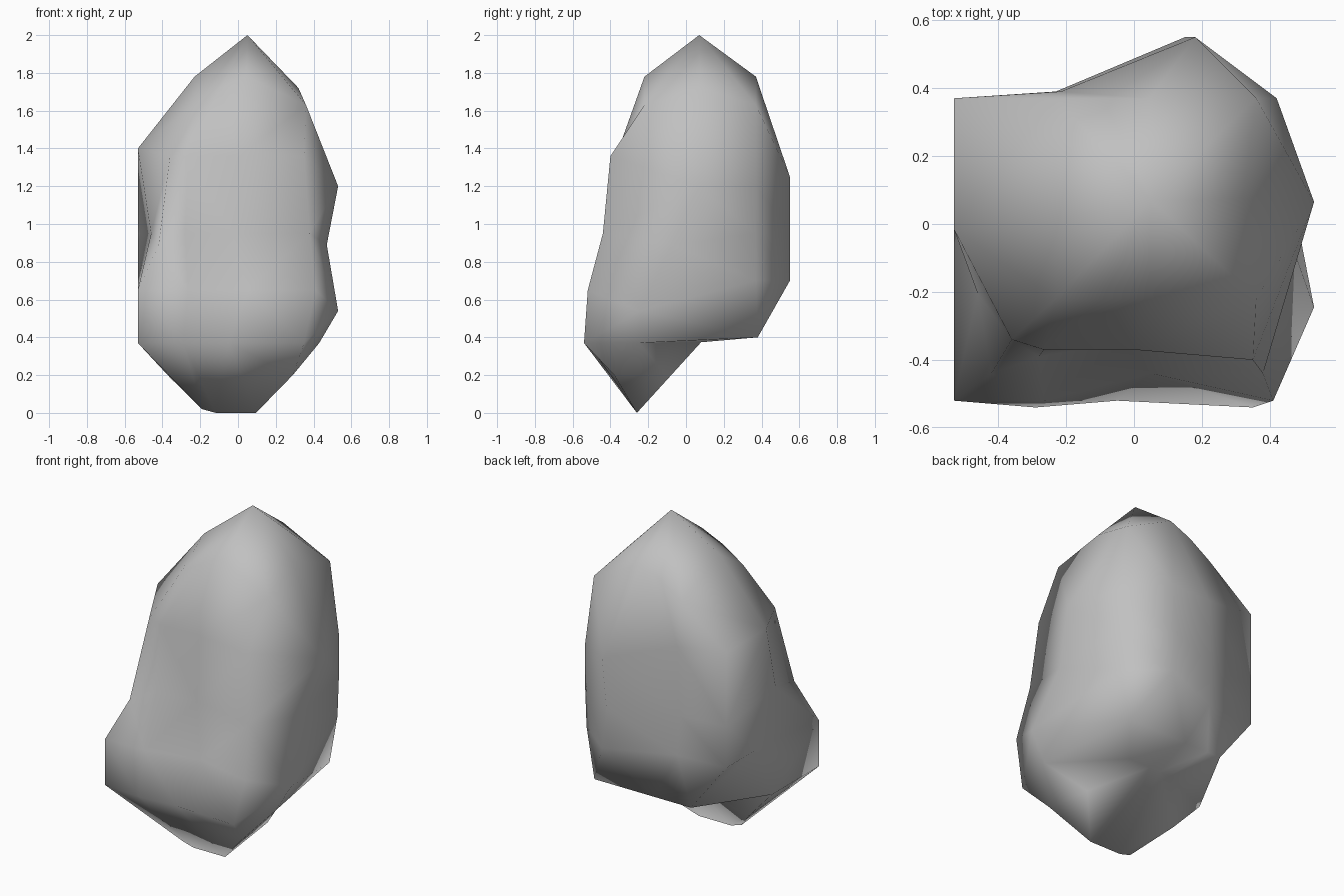
import bpy
import bmesh
from mathutils import Vector

cube = bpy.data.objects.get("Cube")
if cube:
    bpy.data.objects.remove(cube, do_unlink=True)

# One flat stone colour
stone = bpy.data.materials.new("stone_grey")
stone.use_nodes = True
grey = .53
stone.diffuse_color = (grey, grey, grey, 1)
stone.node_tree.nodes["Principled BSDF"].inputs["Base Color"].default_value = stone.diffuse_color

# Boxy cross-sections, crown to base: height, left, right, front, back
SECTIONS = {
    "crown": (1.78, -.23, .32, -.22, .37),
    "shoulder": (1.36, -.53, .53, -.40, .37),
    "waist": (.95, -.53, .47, -.44, .37),
    "belly": (.65, -.53, .53, -.52, .37),
    "skirt": (.37, -.53, .43, -.52, .38),
    "base": (0, -.19, .10, -.26, .08),
}

# Spots around a section: L left, R right, F front, B back, Q a third of the way along
SPOTS = ("FL", "FQ", "F", "FR", "R", "BR", "B", "BQ", "BL", "L")

bm = bmesh.new()
rings = {}
for name, (z, left, right, front, back) in SECTIONS.items():
    middle = (left + right) / 2
    across = {"L": left, "R": right, "Q": (left + middle) / 2}
    along = {"F": front, "B": back}
    rings[name] = {
        spot: bm.verts.new((across.get(spot[-1], middle),
                            along.get(spot[0], (front + back) / 2), z))
        for spot in SPOTS}


def chip(name, spots, x=0, y=0, z=0):
    for spot in spots.split():
        rings[name][spot].co += Vector((x, y, z))


# Crown: corners fall away from the dome
chip("crown", "FL FR BL BR", z=-.15)
chip("crown", "FQ BQ R", z=-.06)
chip("crown", "FR BR", x=.04)
chip("crown", "L", y=-.07)

# Back ridge running down the trunk
for level in ("shoulder", "waist", "belly"):
    chip(level, "B", x=.18, y=.18)
    chip(level, "BQ", x=.05, y=.02)

# Shoulder: drops toward the right and back
chip("shoulder", "R BR", z=-.16)
chip("shoulder", "B", z=-.11)
chip("shoulder", "L BL", z=.04)
chip("shoulder", "FL", x=.17, y=.06)
chip("shoulder", "FQ F", y=.03)
chip("shoulder", "FR", x=-.18)
chip("shoulder", "R", y=.08)
chip("shoulder", "BR", x=-.11)

# Waist: hollow front and dented left side
chip("waist", "FL", x=.11, z=-.06)
chip("waist", "FQ", y=.05)
chip("waist", "F", y=.09)
chip("waist", "FR", x=-.09)
chip("waist", "R", y=-.04, z=-.06)
chip("waist", "BR", x=-.05)
chip("waist", "L", x=.07, y=-.17)

# Belly: shelf in front, knob on the right
chip("belly", "BR B BQ BL L", z=.05)
chip("belly", "FR BR", x=-.12)
chip("belly", "F", x=.05, y=.08)
chip("belly", "R", y=-.17, z=-.11)
chip("belly", "L", y=.16)

# Skirt: lip around the undercut
chip("skirt", "FR BR", x=-.08)
chip("skirt", "FQ FR", y=-.02)
chip("skirt", "R", y=-.18)
chip("skirt", "BL", x=.23)
chip("skirt", "BQ", x=.08)
chip("skirt", "BR B BQ BL", z=.03)

# Base: slopes up toward the back and flares sideways
slope = 1.1
for vert in rings["base"].values():
    vert.co.z = (vert.co.y - SECTIONS["base"][3]) * slope
chip("base", "FL", z=.02)
chip("base", "F", x=.14)
chip("base", "FR", x=.19, y=-.12, z=.20)
chip("base", "R", x=.16)
chip("base", "L", x=-.17)

# Loft the boulder from its peak down to the underside
peak = bm.verts.new((.05, .07, 2))
loops = [list(ring.values()) for ring in rings.values()]
for i in range(len(SPOTS)):
    j = (i + 1) % len(SPOTS)
    bm.faces.new((peak, loops[0][i], loops[0][j]))
    for upper, lower in zip(loops, loops[1:]):
        bm.faces.new((upper[i], lower[i], lower[j], upper[j]))
bm.faces.new(loops[-1])
bmesh.ops.recalc_face_normals(bm, faces=bm.faces)
bmesh.ops.triangulate(bm, faces=bm.faces, quad_method="SHORT_EDGE")
for face in bm.faces:
    face.smooth = True

mesh = bpy.data.meshes.new("boulder")
bm.to_mesh(mesh)
bm.free()
mesh.materials.append(stone)
boulder = bpy.data.objects.new("boulder", mesh)
bpy.context.collection.objects.link(boulder)
